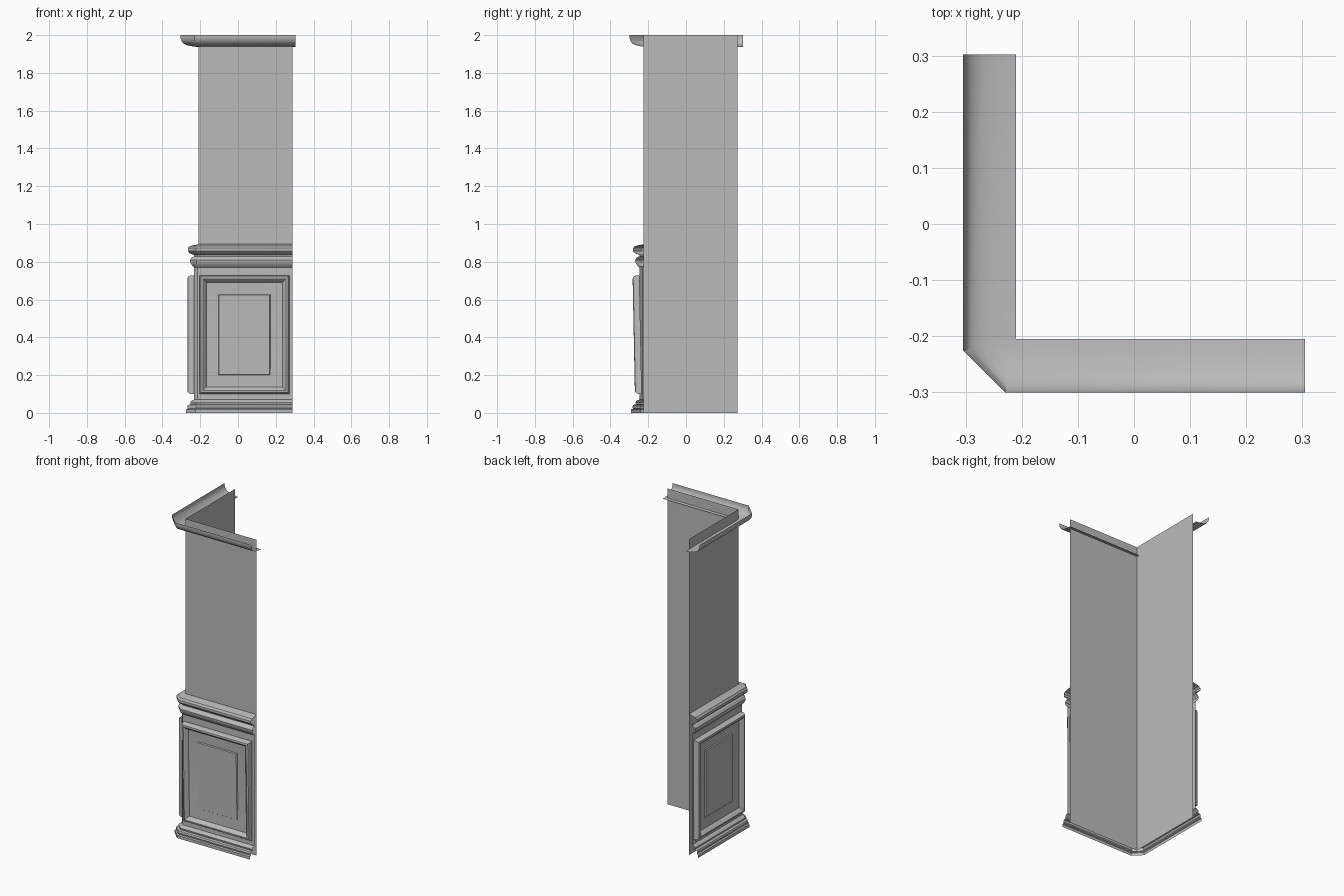
import bpy, bmesh, math
from mathutils import Vector

if "Cube" in bpy.data.objects:
    bpy.data.objects.remove(bpy.data.objects["Cube"], do_unlink=True)

grey = bpy.data.materials.new("plain grey")
grey.use_nodes = True
COLOUR = (0.5, 0.5, 0.5, 1)
grey.diffuse_color = COLOUR
grey.node_tree.nodes["Principled BSDF"].inputs["Base Color"].default_value = COLOUR

# Inner wall corner, wall ends and how far the corner chamfer leans
CX, CY, X_END, Y_END = -0.21, -0.225, 0.288, 0.272
LEAN = 0.21


def finish(name, bm, smooth=True):
    mesh = bpy.data.meshes.new(name)
    bm.to_mesh(mesh)
    bm.free()
    mesh.materials.append(grey)
    obj = bpy.data.objects.new(name, mesh)
    bpy.context.collection.objects.link(obj)
    if smooth:
        bpy.ops.object.select_all(action="DESELECT")
        obj.select_set(True)
        bpy.context.view_layer.objects.active = obj
        bpy.ops.object.shade_smooth_by_angle(angle=math.radians(35))
    return obj


def sweep(name, profile, cy=CY, x_end=X_END, y_end=Y_END):
    """Run an open (offset, height) profile round the chamfered corner."""
    bm = bmesh.new()
    rows = []
    for d, z in profile:
        path = [(CX - d, y_end), (CX - d, cy - LEAN * d),
                (CX - LEAN * d, cy - d), (x_end, cy - d)]
        rows.append([bm.verts.new((x, y, z)) for x, y in path])
    for low, high in zip(rows, rows[1:]):
        for i in range(3):
            bm.faces.new((low[i], low[i + 1], high[i + 1], high[i]))
    bmesh.ops.remove_doubles(bm, verts=bm.verts, dist=0.0001)
    return finish(name, bm)


def panel(name, place, u0, u1, z0, z1, rings, tilt=0):
    """Nested rectangles: each ring is (inset, offset from the wall)."""
    bm = bmesh.new()
    loops = []
    for inset, d in rings:
        corners = [(u0 + inset, z0 + inset), (u1 - inset, z0 + inset),
                   (u1 - inset, z1 - inset), (u0 + inset, z1 - inset)]
        loops.append([bm.verts.new(place(u, z, d + tilt * (z - z1))) for u, z in corners])
    for outer, inner in zip(loops, loops[1:]):
        for i in range(4):
            j = (i + 1) % 4
            bm.faces.new((outer[i], outer[j], inner[j], inner[i]))
    bm.faces.new(loops[-1])
    bmesh.ops.recalc_face_normals(bm, faces=bm.faces)
    centre = bm.faces[:][-1]
    outward = Vector(place(0, 0, 1)) - Vector(place(0, 0, 0))
    if centre.normal.dot(outward) < 0:
        bmesh.ops.reverse_faces(bm, faces=bm.faces)
    return finish(name, bm)


# Two bare wall sheets meeting at the corner
bm = bmesh.new()
plan = [(CX, Y_END), (CX, CY), (X_END, CY)]
low, high = [[bm.verts.new((x, y, z)) for x, y in plan] for z in (0, 2)]
for i in range(2):
    bm.faces.new((low[i], low[i + 1], high[i + 1], high[i]))
finish("corner_wall", bm, smooth=False)

# Open crown moulding, running a little past the wall ends
sweep("crown_moulding",
      [(0, 1.937), (0.03, 1.94), (0.058, 1.946), (0.08, 1.956),
       (0.091, 1.972), (0.095, 1.986), (0.095, 2.0)],
      cy=-0.205, x_end=0.305, y_end=0.302)

# Stepped skirting, flat dado and chair rail
sweep("skirting_board",
      [(0.066, 0), (0.066, 0.018), (0.056, 0.022), (0.059, 0.032),
       (0.055, 0.042), (0.04, 0.045), (0.043, 0.056), (0.035, 0.066), (0.022, 0.07)])
sweep("dado", [(0.022, 0.07), (0.022, 0.775)])
sweep("chair_rail",
      [(0.022, 0.77), (0.034, 0.782), (0.042, 0.795), (0.044, 0.81), (0.036, 0.822),
       (0.022, 0.828), (0.022, 0.836), (0.046, 0.845), (0.056, 0.857),
       (0.056, 0.872), (0.046, 0.883), (0, 0.893)])

# Framed panels on both walls
rings = [(0, 0.022), (0.001, 0.044), (0.008, 0.055), (0.018, 0.058),
         (0.028, 0.05), (0.037, 0.034), (0.1, 0.03), (0.104, 0.036)]
panel("front_panel", lambda u, z, d: (u, CY - d, z),
      -0.204, 0.272, 0.10, 0.728, rings, tilt=0.02)
panel("side_panel", lambda u, z, d: (CX - d, u, z),
      -0.219, 0.257, 0.10, 0.728, rings)
